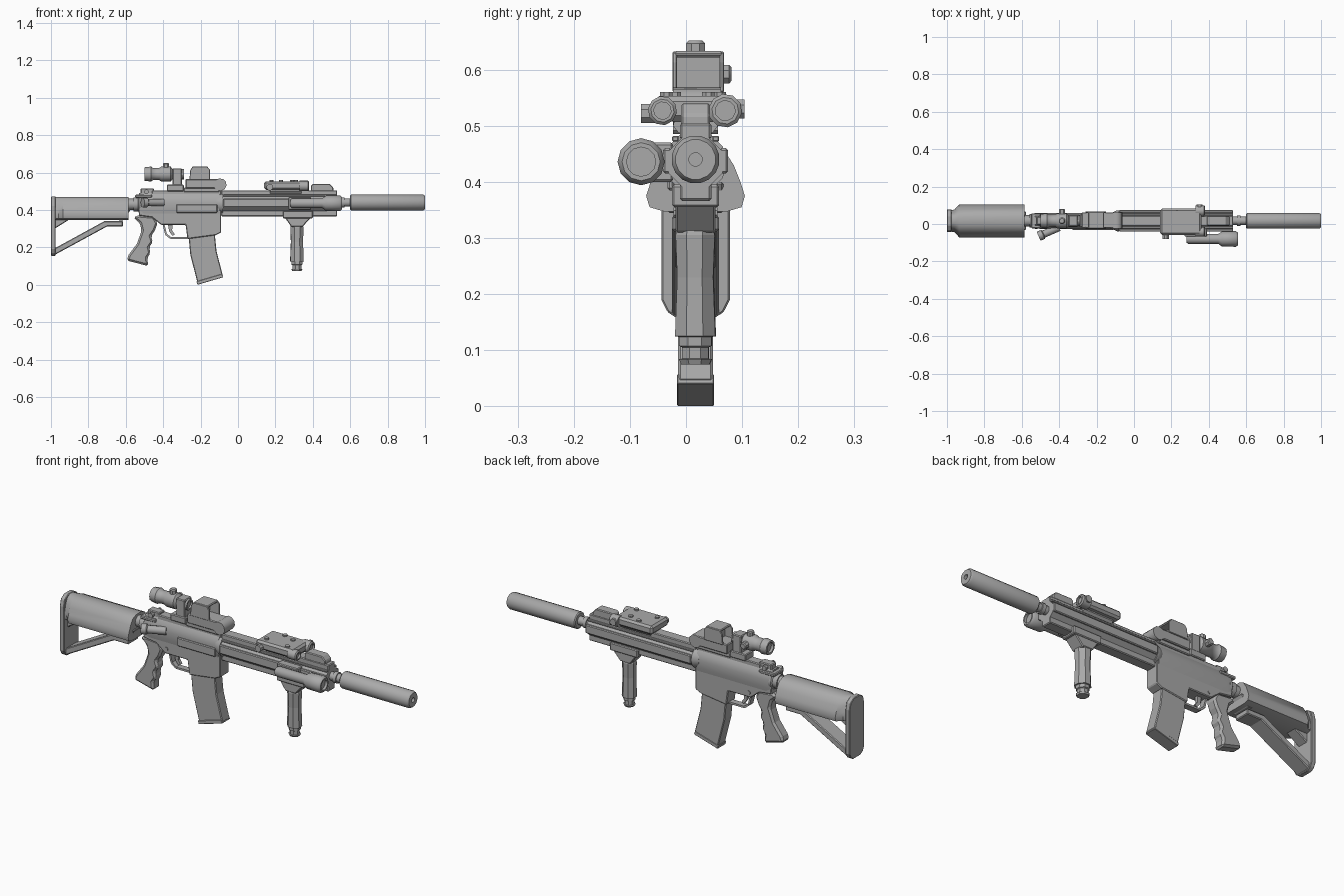
import bpy, bmesh, math
from mathutils import Vector

cube = bpy.data.objects.get("Cube")
if cube:
    bpy.data.objects.remove(cube, do_unlink=True)

CY = .017   # centre plane of the weapon
BORE = .44  # height of the barrel axis

gray = bpy.data.materials.new("plain gray")
gray.use_nodes = True
gray.diffuse_color = (.4, .4, .4, 1)
gray.node_tree.nodes["Principled BSDF"].inputs["Base Color"].default_value = (.4, .4, .4, 1)


def finish(name, bm, bevel=0, smooth=False):
    bmesh.ops.recalc_face_normals(bm, faces=bm.faces)
    mesh = bpy.data.meshes.new(name)
    bm.to_mesh(mesh)
    bm.free()
    mesh.materials.append(gray)
    obj = bpy.data.objects.new(name, mesh)
    bpy.context.collection.objects.link(obj)
    if bevel:
        mod = obj.modifiers.new("bevel", "BEVEL")
        mod.width, mod.segments = bevel, 1
    if smooth:
        bpy.ops.object.select_all(action="DESELECT")
        obj.select_set(True)
        bpy.context.view_layer.objects.active = obj
        bpy.ops.object.shade_smooth_by_angle(angle=math.radians(40))
    return obj


def loft(name, rings, bevel=0, smooth=False):
    """Skin a list of equal-sized point rings and cap both ends."""
    bm = bmesh.new()
    loops = [[bm.verts.new(p) for p in ring] for ring in rings]
    n = len(loops[0])
    for a, b in zip(loops, loops[1:]):
        for i in range(n):
            j = (i + 1) % n
            bm.faces.new((a[i], a[j], b[j], b[i]))
    bm.faces.new(loops[0])
    bm.faces.new(loops[-1])
    return finish(name, bm, bevel, smooth)


def plate(name, points, half, y=CY, bevel=.004):
    """Side profile in x and z, given thickness along y."""
    return loft(name, [[(px, y + s * half, pz) for px, pz in points] for s in (-1, 1)], bevel)


def box(name, x0, x1, z0, z1, half, y=CY, bevel=.004):
    return plate(name, [(x0, z0), (x1, z0), (x1, z1), (x0, z1)], half, y, bevel)


def turned(name, origin, axis, profile, sides=12, smooth=True, squash=1):
    """Round part: profile of (distance along axis, radius)."""
    axis = Vector(axis).normalized()
    u = axis.orthogonal().normalized()
    v = axis.cross(u)
    rings = []
    for d, r in profile:
        angles = [math.tau * (i + .5) / sides for i in range(sides)]
        rings.append([Vector(origin) + axis * d + u * (r * math.cos(a)) + v * (r * squash * math.sin(a))
                      for a in angles])
    return loft(name, rings, 0, smooth)


def section(name, x_scales, half, bevel=0, smooth=False):
    """Symmetric cross-section of (half width, z), swept along x with a width scale."""
    rings = []
    for px, s in x_scales:
        rings.append([(px, CY + w * s, pz) for w, pz in half]
                     + [(px, CY - w * s, pz) for w, pz in reversed(half)])
    return loft(name, rings, bevel, smooth)


X, Y, Z = (1, 0, 0), (0, 1, 0), (0, 0, 1)

# Barrel and suppressor with a recessed muzzle
turned("barrel", (.5, CY, BORE), X, [(0, .022), (.12, .022)])
turned("muzzle_collar", (.55, CY, BORE), X, [(0, .028), (.02, .028)])
turned("suppressor", (.6, CY, BORE), X,
       [(0, .038), (.005, .043), (.39, .043), (.4, .036), (.4, .012), (.37, .012)], 16)

# Handguard core with four rails
turned("handguard", (-.09, CY, BORE - .005), X, [(0, .052), (.62, .052)], 8, False)
for name, z0, z1, w in (("top_rail", .475, .505, .028), ("bottom_rail", .366, .4, .028)):
    box(name, -.09, .53, z0, z1, w)
for side, s in (("left", 1), ("right", -1)):
    box(side + "_rail", -.08, .53, .415, .46, .008, CY + s * .05)
    box(side + "_rail_lip", -.08, .53, .472, .482, .006, CY + s * .036, .002)
turned("delta_ring", (-.115, CY, BORE - .005), X, [(0, .045), (.025, .056), (.035, .056)])

# Upper receiver
section("upper_receiver", [(-.53, .9), (-.5, 1), (-.1, 1)],
        [(.022, .49), (.036, .47), (.043, .44), (.04, .4), (.034, .37)], 0, True)
box("receiver_rail", -.46, -.09, .48, .505, .026)
box("ejection_cover", -.33, -.11, .385, .43, .006, CY - .044)
turned("forward_assist", (-.4, CY - .035, .44), (-.92, -.4, 0), [(0, .02), (.09, .02), (.095, .026), (.12, .026)])
box("charging_handle", -.55, -.46, .465, .482, .04)
box("rear_sight", -.52, -.45, .48, .515, .022)
turned("rear_sight_knob", (-.49, CY - .04, .497), Y, [(0, .013), (.08, .013)], 8)

# Lower receiver and magazine
plate("lower_receiver", [(-.53, .4), (-.09, .4), (-.09, .28), (-.12, .265), (-.27, .245), (-.28, .32),
                         (-.41, .32), (-.46, .36), (-.53, .37)], .036)
plate("magazine", [(-.265, .27), (-.255, .16), (-.215, .005), (-.08, .045), (-.115, .18), (-.125, .28)], .031)
plate("magazine_base", [(-.222, .018), (-.217, 0), (-.08, .04), (-.086, .058)], .033, CY, .002)
for s in (-1, 1):
    turned("receiver_pin", (-.4, CY + s * .034, .345), (0, s, 0), [(0, .01), (.005, .01)], 8)

# Trigger and guard
for i, (a, b) in enumerate([((-.27, .25), (-.36, .25)), ((-.36, .25), (-.385, .27)), ((-.385, .27), (-.4, .33))]):
    d = Vector(b) - Vector(a)
    n = Vector((-d.y, d.x)).normalized() * .005
    pa, pb = Vector(a), Vector(b)
    plate("trigger_guard", [tuple(q) for q in (pa + n, pb + n, pb - n, pa - n)], .016, CY, 0)
plate("trigger", [(-.375, .325), (-.35, .325), (-.352, .29), (-.338, .27), (-.35, .262), (-.368, .285)], .008, CY, 0)

# Pistol grip with finger grooves
plate("pistol_grip", [(-.56, .36), (-.53, .372), (-.45, .365), (-.43, .33), (-.445, .29), (-.465, .26),
                      (-.455, .23), (-.475, .2), (-.468, .17), (-.485, .145), (-.48, .1), (-.595, .13),
                      (-.585, .16), (-.54, .22), (-.515, .29), (-.525, .33)], .03, CY, .01)

# Buffer tube and stock
turned("buffer_tube", (-.62, CY, BORE - .01), X, [(0, .03), (.1, .03)])
turned("castle_nut", (-.56, CY, BORE - .01), X, [(0, .037), (.025, .037), (.03, .043), (.045, .043)])
section("stock_body", [(-.985, .65), (-.96, .68), (-.935, 1), (-.585, 1)],
        [(.022, .47), (.05, .458), (.068, .43), (.08, .4), (.088, .375), (.082, .355), (.055, .347)], 0, True)
plate("stock_collar", [(-.64, .4), (-.575, .4), (-.61, .345), (-.64, .345)], .05)
section("butt_plate", [(-1, 1), (-.975, 1)],
        [(.025, .472), (.052, .455), (.061, .42), (.061, .19), (.05, .168), (.03, .155)], .003)
plate("stock_strut", [(-.98, .16), (-.98, .195), (-.715, .34), (-.615, .34), (-.615, .312), (-.7, .312)], .042)
plate("strut_brace", [(-.98, .3), (-.98, .35), (-.9, .35)], .03)

# Foregrip with its clamp and end cap
box("foregrip_clamp", .24, .4, .355, .395, .042)
plate("foregrip_neck", [(.25, .36), (.39, .36), (.345, .31), (.285, .31)], .036)
turned("foregrip", (.315, CY, .35), (0, 0, -1),
       [(0, .03), (.025, .03), (.045, .036), (.12, .033), (.225, .037), (.226, .03), (.242, .03),
        (.245, .024), (.265, .024), (.266, .03), (.275, .026)], 8, False, 1.1)

# Weapon light on the right rail
LIGHT = (.28, -.08, .436)
turned("weapon_light", LIGHT, X, [(0, .02), (.01, .026), (.17, .026), (.19, .04), (.265, .042), (.275, .034),
                                  (.275, .026), (.262, .026)])
box("light_mount", .27, .39, .4, .47, .022, -.045)

# Laser module and front sight on the top rail
section("laser_mount", [(.17, 1), (.34, 1)], [(.034, .525), (.04, .5), (.03, .487)])
box("laser_box", .14, .36, .508, .553, .07, .012, .01)
for name, y, r in (("laser_lens", .07, .03), ("illuminator", -.042, .026)):
    turned(name, (.33, y, .527), X, [(0, r), (.045, r), (.05, r * .8), (.05, r * .6), (.04, r * .6)], 10)
turned("laser_side_knob", (.17, -.055, .522), (0, -1, 0), [(0, .018), (.025, .018)], 8)
turned("laser_left_knob", (.35, .07, .53), Y, [(0, .018), (.034, .018)], 8)
for px, py in ((.18, -.02), (.23, .06), (.29, .04), (.31, -.035)):
    turned("laser_button", (px, py, .55), Z, [(0, .012), (.01, .012)], 8)
plate("folded_front_sight", [(.39, .5), (.51, .5), (.51, .52), (.49, .54), (.4, .54), (.39, .53)], .026)

# Holographic sight
box("holo_mount", -.29, -.1, .495, .52, .034)
box("holo_base", -.28, -.1, .515, .565, .042, CY + .003)
turned("holo_battery", (-.095, CY - .04, .535), Y, [(0, .034), (.085, .034)], 10)
holo = [(-.26, .56), (-.15, .56), (-.15, .615), (-.165, .632), (-.24, .632), (-.255, .615)]
for s in (-1, 1):
    plate("holo_hood_side", holo, .004, CY + .005 + s * .042, .002)
box("holo_hood_top", -.245, -.16, .622, .633, .044, CY + .005)
box("holo_window", -.215, -.205, .56, .625, .04, CY + .005, 0)

# Magnifier behind the sight
turned("magnifier", (-.5, CY, .592), X,
       [(.012, .024), (0, .026), (0, .036), (.035, .04), (.045, .033), (.08, .033), (.09, .04), (.14, .04),
        (.15, .028), (.21, .028), (.21, .02), (.2, .02)])
turned("magnifier_top_knob", (-.385, CY, .625), Z, [(0, .018), (.022, .018), (.027, .013)], 8)
turned("magnifier_side_knob", (-.385, CY + .03, .592), Y, [(0, .018), (.03, .018), (.034, .013)], 8)
box("magnifier_ring", -.35, -.3, .52, .622, .03)
box("magnifier_mount", -.38, -.29, .5, .535, .034)
